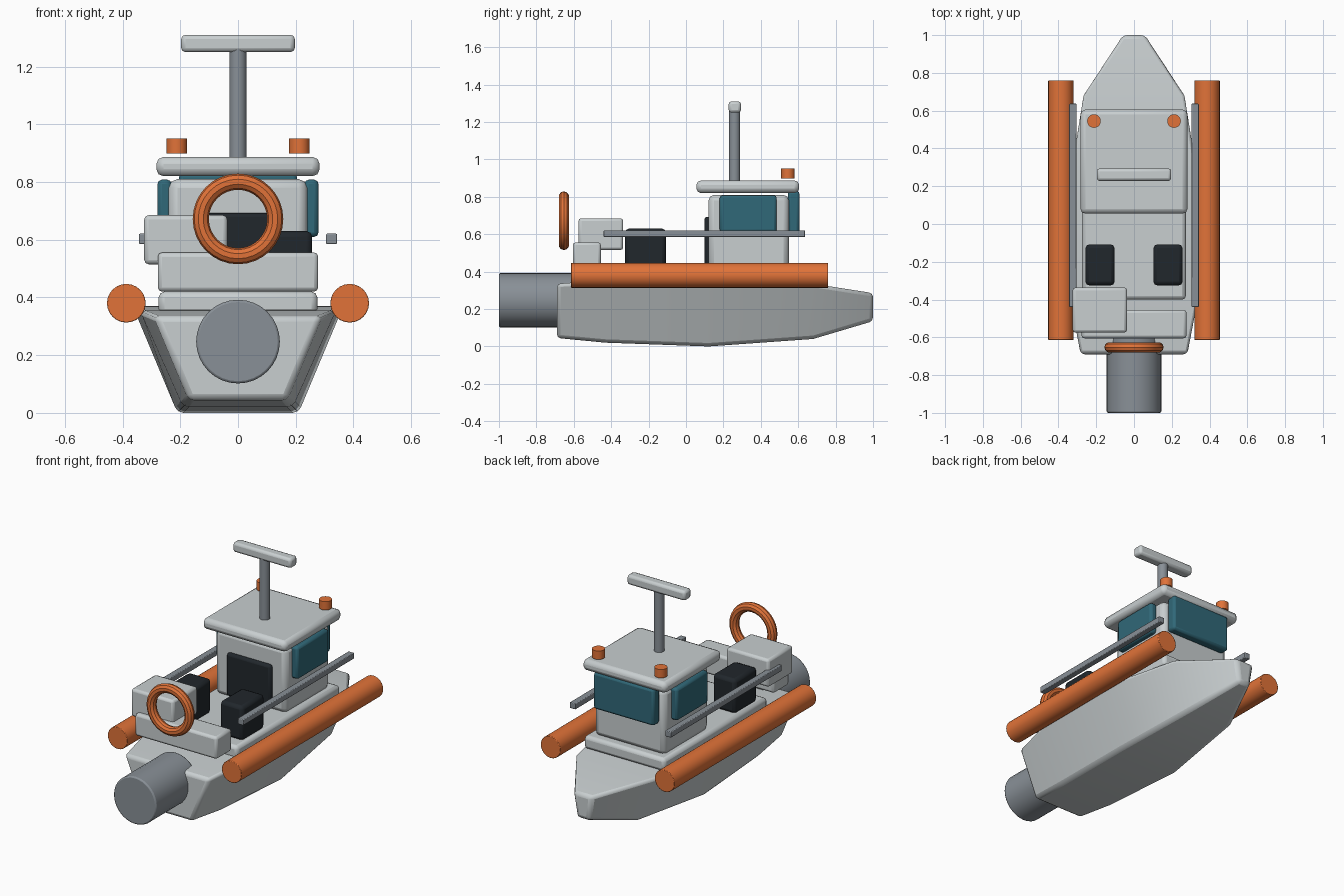
import bpy, bmesh, math

if "Cube" in bpy.data.objects:
    bpy.data.objects.remove(bpy.data.objects["Cube"])


def material(name, rgb):
    m = bpy.data.materials.new(name)
    m.diffuse_color = (*rgb, 1)
    m.use_nodes = True
    m.node_tree.nodes["Principled BSDF"].inputs["Base Color"].default_value = m.diffuse_color
    return m


WHITE = material("pale_grey", (0.58, 0.62, 0.63))
STEEL = material("steel_grey", (0.25, 0.28, 0.31))
ORANGE = material("orange", (0.75, 0.17, 0.04))
GLASS = material("teal_glass", (0.03, 0.14, 0.19))
DARK = material("dark", (0.015, 0.02, 0.025))


def finish(ob, name, mat, bevel=0, segments=2):
    ob.name = name
    ob.data.materials.append(mat)
    if bevel:
        mod = ob.modifiers.new("bevel", "BEVEL")
        mod.width, mod.segments = bevel, segments
        mod.limit_method = "ANGLE"
        mod.angle_limit = math.radians(35)
    bpy.ops.object.select_all(action="DESELECT")
    ob.select_set(True)
    bpy.context.view_layer.objects.active = ob
    bpy.ops.object.shade_smooth_by_angle(angle=math.radians(30))
    return ob


def box(name, x, y, z, mat, bevel=0.015):
    """Bevelled box from (min, max) ranges."""
    bpy.ops.mesh.primitive_cube_add(
        size=1, location=[sum(r) / 2 for r in (x, y, z)])
    ob = bpy.context.object
    ob.scale = [r[1] - r[0] for r in (x, y, z)]
    bpy.ops.object.transform_apply(location=False, rotation=False, scale=True)
    return finish(ob, name, mat, bevel)


def cylinder(name, loc, r, depth, mat, axis="z", sides=24, bevel=0):
    rot = (math.pi / 2, 0, 0) if axis == "y" else (0, 0, 0)
    bpy.ops.mesh.primitive_cylinder_add(
        vertices=sides, radius=r, depth=depth, location=loc, rotation=rot)
    return finish(bpy.context.object, name, mat, bevel)


# Hull: loft of trapezoid sections (y, bottom half width, bottom z, top half width, top z)
sections = [(-0.69, 0.17, 0.045, 0.29, 0.335), (-0.43, 0.19, 0.02, 0.34, 0.355),
            (0.12, 0.21, 0.0, 0.365, 0.37), (0.68, 0.15, 0.04, 0.275, 0.335),
            (1.0, 0.04, 0.135, 0.06, 0.285)]
bm = bmesh.new()
rings = [[bm.verts.new(p) for p in ((-b, y, zb), (b, y, zb), (t, y, zt), (-t, y, zt))]
         for y, b, zb, t, zt in sections]
for a, b in zip(rings, rings[1:]):
    for i in range(4):
        j = (i + 1) % 4
        bm.faces.new((a[i], a[j], b[j], b[i]))
bm.faces.new(rings[0])
bm.faces.new(rings[-1])
bmesh.ops.recalc_face_normals(bm, faces=bm.faces)
mesh = bpy.data.meshes.new("hull")
bm.to_mesh(mesh)
bm.free()
hull = bpy.data.objects.new("hull", mesh)
bpy.context.collection.objects.link(hull)
finish(hull, "hull", WHITE, 0.02)

# Deck, bench and locker
box("deck", (-0.275, 0.275), (-0.40, 0.60), (0.34, 0.42), WHITE, 0.02)
box("stern_bench", (-0.278, 0.278), (-0.605, -0.455), (0.42, 0.556), WHITE)
box("locker", (-0.325, -0.037), (-0.575, -0.336), (0.515, 0.685), WHITE)

# Cabin with door, windows and roof
box("cabin", (-0.24, 0.24), (0.12, 0.55), (0.41, 0.81), WHITE, 0.03)
box("cabin_door", (-0.15, 0.15), (0.098, 0.145), (0.43, 0.693), DARK)
box("windscreen", (-0.205, 0.205), (0.545, 0.607), (0.605, 0.83), GLASS)
box("roof", (-0.283, 0.283), (0.055, 0.605), (0.82, 0.887), WHITE, 0.025)

# Mast and top bar
cylinder("mast", (0, 0.26, 1.07), 0.03, 0.40, STEEL, sides=20)
box("mast_bar", (-0.197, 0.197), (0.228, 0.294), (1.25, 1.31), WHITE)

# Mirrored parts
for side, s in (("left", -1), ("right", 1)):
    def span(a, b):
        return tuple(sorted((s * a, s * b)))
    box(side + "_window", span(0.23, 0.279), (0.18, 0.485), (0.61, 0.808), GLASS)
    box(side + "_seat", span(0.103, 0.257), (-0.325, -0.108), (0.42, 0.63), DARK, 0.02)
    box(side + "_rail", span(0.305, 0.343), (-0.44, 0.637), (0.585, 0.621), STEEL, 0.004)
    cylinder(side + "_float", (s * 0.387, 0.073, 0.38), 0.067, 1.375, ORANGE, "y",
             bevel=0.003)
    cylinder(side + "_beacon", (s * 0.212, 0.545, 0.925), 0.036, 0.052, ORANGE, sides=20)

# Engine at the stern
cylinder("engine", (0, -0.80, 0.247), 0.145, 0.40, STEEL, "y", sides=32, bevel=0.008)

# Life ring
bpy.ops.mesh.primitive_torus_add(
    location=(0, -0.653, 0.672), rotation=(math.pi / 2, 0, 0), major_radius=0.129,
    minor_radius=0.028, major_segments=32, minor_segments=10)
finish(bpy.context.object, "life_ring", ORANGE)
